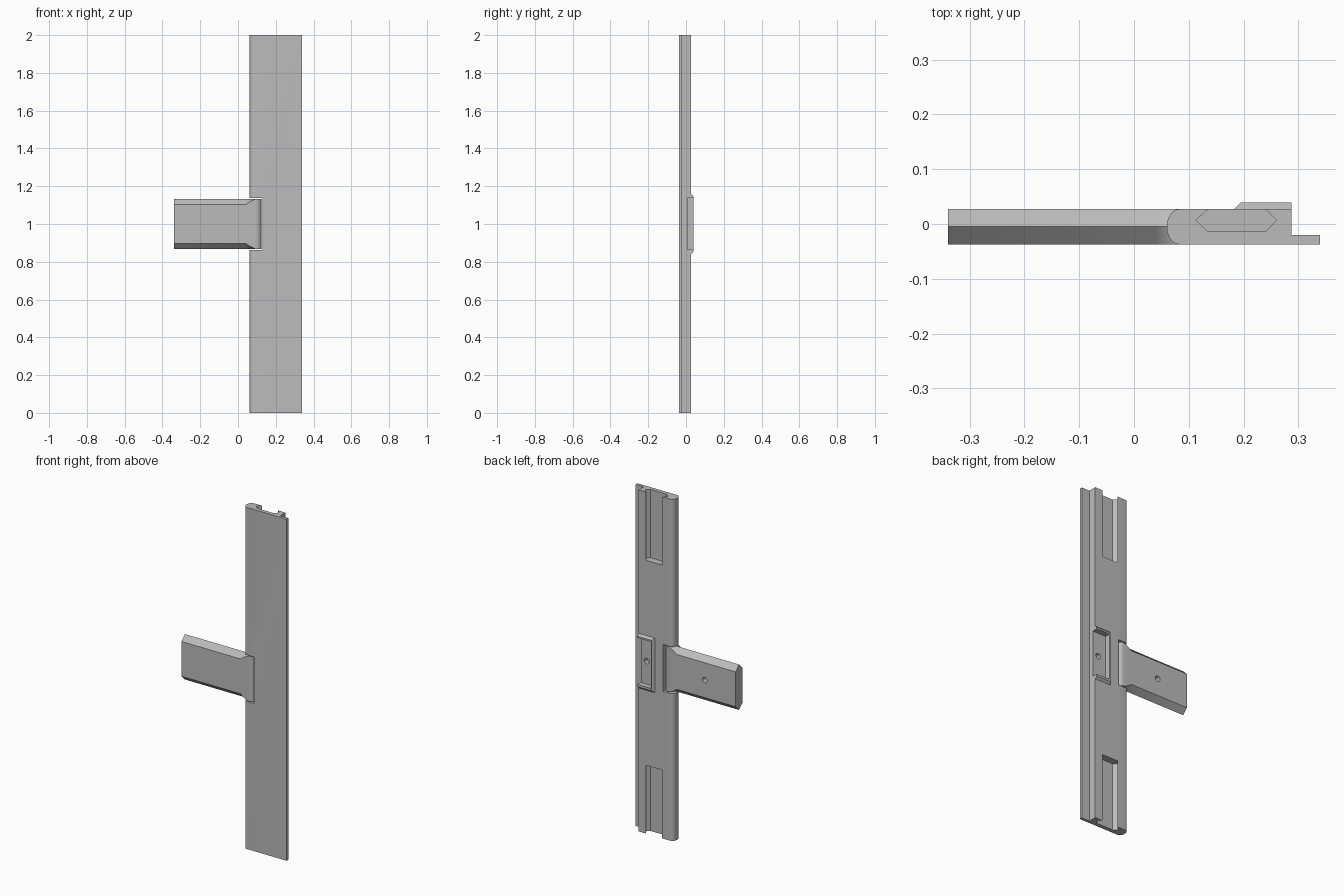
import bpy, bmesh, math
from mathutils import Vector

cube = bpy.data.objects.get("Cube")
if cube:
    bpy.data.objects.remove(cube, do_unlink=True)

grey = bpy.data.materials.new("plain_grey")
grey.use_nodes = True
grey.diffuse_color = (0.5, 0.5, 0.5, 1)
grey.node_tree.nodes["Principled BSDF"].inputs["Base Color"].default_value = (0.5, 0.5, 0.5, 1)

FRONT, BACK, MID, HALF = -0.037, 0.027, -0.005, 0.032


def loft(name, rings):
    """Skin a list of matching closed rings and cap both ends."""
    bm = bmesh.new()
    loops = [[bm.verts.new(p) for p in ring] for ring in rings]
    n = len(loops[0])
    for a, b in zip(loops, loops[1:]):
        for i in range(n):
            j = (i + 1) % n
            bm.faces.new((a[i], a[j], b[j], b[i]))
    bm.faces.new(loops[0])
    bm.faces.new(loops[-1])
    bmesh.ops.recalc_face_normals(bm, faces=bm.faces)
    mesh = bpy.data.meshes.new(name)
    bm.to_mesh(mesh)
    bm.free()
    mesh.materials.append(grey)
    obj = bpy.data.objects.new(name, mesh)
    bpy.context.collection.objects.link(obj)
    return obj


def extrude_z(name, outline, z0, z1):
    return loft(name, [[(x, y, z) for x, y in outline] for z in (z0, z1)])


def box(name, x0, x1, y0, y1, z0, z1):
    return extrude_z(name, [(x0, y0), (x1, y0), (x1, y1), (x0, y1)], z0, z1)


def hole(x, y0, y1, r=0.016, n=24):
    ring = [(r * math.cos(i * math.tau / n), r * math.sin(i * math.tau / n)) for i in range(n)]
    return loft("hole_cutter", [[(x + u, y, 1 + v) for u, v in ring] for y in (y0, y1)])


def activate(obj):
    bpy.ops.object.select_all(action="DESELECT")
    obj.select_set(True)
    bpy.context.view_layer.objects.active = obj


def cut(obj, cutters):
    activate(obj)
    for c in cutters:
        mod = obj.modifiers.new("cut", "BOOLEAN")
        mod.operation = "DIFFERENCE"
        mod.solver = "EXACT"
        mod.object = c
        bpy.ops.object.modifier_apply(modifier=mod.name)


def smooth(obj):
    activate(obj)
    bpy.ops.object.shade_smooth_by_angle(angle=math.radians(25))


# Long bar: rounded edge on one side, thin flange on the other
outline = [(0.34, FRONT), (0.34, -0.02), (0.288, -0.02), (0.288, BACK)]
for i in range(17):
    a = math.pi / 2 + math.pi * i / 16
    outline.append((0.082 + 0.022 * math.cos(a), MID + HALF * math.sin(a)))
bar = extrude_z("long_bar", outline, 0, 2)

# Raised block with sloped sides
block = loft("raised_block", [
    [(x, y, z) for x, z in ((x0, 1 - h), (0.288, 1 - h), (0.288, 1 + h), (x0, 1 + h))]
    for x0, y, h in ((0.183, BACK, 0.16), (0.195, 0.039, 0.148))])

# Undercut end slots, hinge notch, block recess and screw hole
slot = [(0.113, 0.007), (0.135, -0.014), (0.24, -0.014), (0.26, 0.007),
        (0.24, BACK), (0.24, 0.05), (0.135, 0.05), (0.135, BACK)]
recess = box("recess_cutter", 0.2, 0.4, 0.007, 0.1, 0.865, 1.138)
cutters = [
    extrude_z("slot_cutter", slot, -0.1, 0.4),
    extrude_z("slot_cutter", slot, 1.6, 2.1),
    box("notch_cutter", 0, 0.13, -0.1, 0.1, 0.863, 1.137),
    recess,
    hole(0.25, -0.02, 0.02),
]
cut(bar, cutters)
cut(block, [recess])

# Side arm: six-sided section flaring into a rounded hinge end
stations = [(-0.34, HALF, 0.102), (0.04, HALF, 0.102), (0.065, HALF, 0.119),
            (0.093, HALF, 0.132)]
for i in range(1, 9):
    a = math.radians(85) * i / 8
    stations.append((0.093 + HALF * math.sin(a), HALF * math.cos(a), 0.132))
rings = []
for x, t, h in stations:
    rings.append([(x, MID - t, 1 - h), (x, MID, 1 - 0.133), (x, MID + t, 1 - h),
                  (x, MID + t, 1 + h), (x, MID, 1 + 0.133), (x, MID - t, 1 + h)])
arm = loft("side_arm", rings)
arm_hole = hole(-0.14, -0.015, 0.05)
cut(arm, [arm_hole])

for c in cutters + [arm_hole]:
    bpy.data.objects.remove(c, do_unlink=True)
for part in (bar, block, arm):
    smooth(part)
